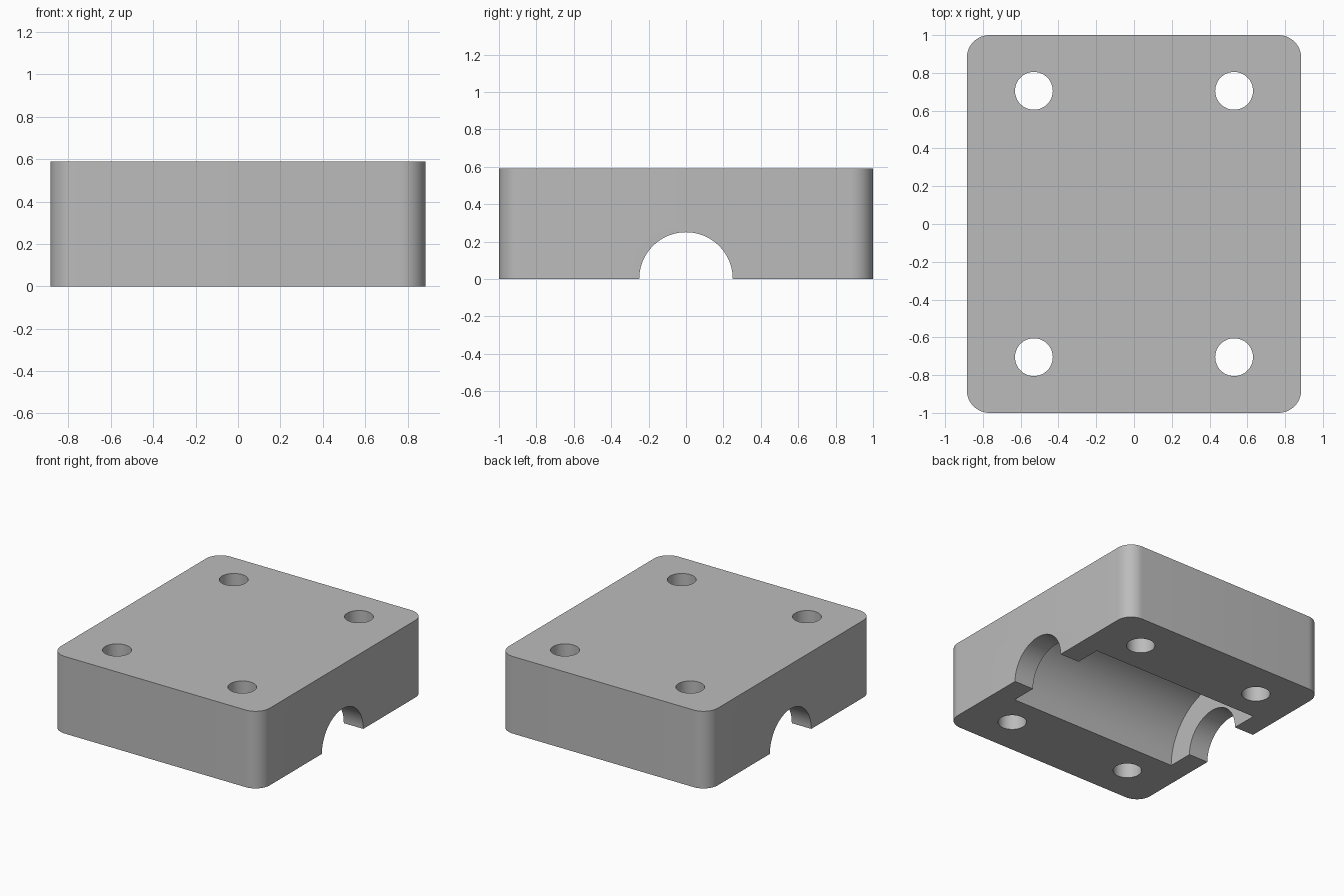
import bpy
import bmesh
from math import radians
from mathutils import Matrix

if "Cube" in bpy.data.objects:
    bpy.data.objects.remove(bpy.data.objects["Cube"], do_unlink=True)

HALF_X, HALF_Y, HEIGHT = 0.885, 1.0, 0.59
CORNER = 0.12

grey = bpy.data.materials.new("light grey metal")
grey.use_nodes = True
colour = (0.5, 0.5, 0.5, 1)
grey.diffuse_color = colour
grey.node_tree.nodes["Principled BSDF"].inputs["Base Color"].default_value = colour


def add_object(name, bm):
    mesh = bpy.data.meshes.new(name)
    bm.to_mesh(mesh)
    bm.free()
    mesh.materials.append(grey)
    obj = bpy.data.objects.new(name, mesh)
    bpy.context.collection.objects.link(obj)
    return obj


def cylinder(name, radius, length, location, along_x=False, sides=64):
    bm = bmesh.new()
    turn = Matrix.Rotation(radians(90), 4, 'Y') if along_x else Matrix()
    bmesh.ops.create_cone(bm, cap_ends=True, segments=sides, radius1=radius,
                          radius2=radius, depth=length,
                          matrix=Matrix.Translation(location) @ turn)
    return add_object(name, bm)


# Block with rounded upright corners
bm = bmesh.new()
bmesh.ops.create_cube(bm, size=1)
bmesh.ops.scale(bm, vec=(2 * HALF_X, 2 * HALF_Y, HEIGHT), verts=bm.verts)
bmesh.ops.translate(bm, vec=(0, 0, HEIGHT / 2), verts=bm.verts)
upright = [e for e in bm.edges if abs(e.verts[0].co.z - e.verts[1].co.z) > 0.1]
bmesh.ops.bevel(bm, geom=upright, offset=CORNER, offset_type='OFFSET',
                segments=12, profile=0.5, affect='EDGES')
block = add_object("housing_block", bm)

# Shaft groove, wider bearing pocket and four bolt holes
cutters = [
    cylinder("shaft_groove_cutter", 0.25, 3, (0, 0, 0), along_x=True, sides=96),
    cylinder("bearing_pocket_cutter", 0.45, 1.44, (0, 0, 0), along_x=True, sides=96),
]
for x in (-0.53, 0.53):
    for y in (-0.705, 0.705):
        cutters.append(cylinder("bolt_hole_cutter", 0.1, 2, (x, y, 0.3)))

bpy.context.view_layer.objects.active = block
for cutter in cutters:
    cut = block.modifiers.new(cutter.name, 'BOOLEAN')
    cut.operation = 'DIFFERENCE'
    cut.solver = 'EXACT'
    cut.object = cutter
    bpy.ops.object.modifier_apply(modifier=cut.name)
for cutter in cutters:
    bpy.data.objects.remove(cutter, do_unlink=True)

# Smooth the round surfaces, keep the edges crisp
bpy.ops.object.select_all(action='DESELECT')
block.select_set(True)
bpy.ops.object.shade_smooth_by_angle(angle=radians(30))
